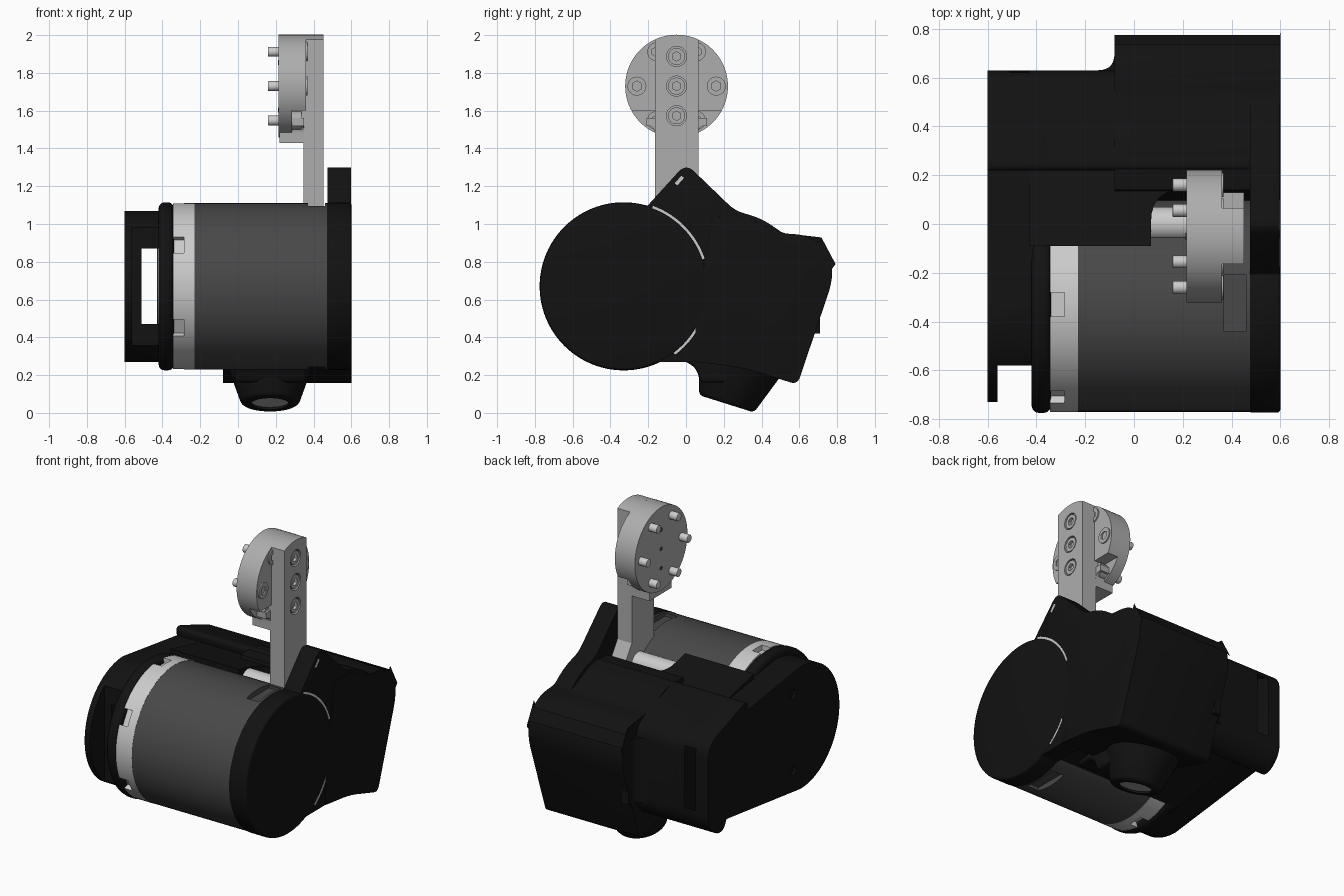
import bpy, bmesh
from math import cos, sin, pi, radians
from mathutils import Vector, Matrix

if "Cube" in bpy.data.objects:
    bpy.data.objects.remove(bpy.data.objects["Cube"])


def material(name, c):
    m = bpy.data.materials.new(name)
    m.diffuse_color = (*c, 1)
    m.use_nodes = True
    m.node_tree.nodes["Principled BSDF"].inputs["Base Color"].default_value = m.diffuse_color
    return m


BLACK = material("black_plastic", (0.006, 0.006, 0.006))
DARK = material("dark_metal", (0.065, 0.065, 0.065))
MID = material("grey_metal", (0.42, 0.42, 0.42))
LIGHT = material("light_metal", (0.6, 0.6, 0.6))


def finish(name, bm, mat):
    bmesh.ops.recalc_face_normals(bm, faces=bm.faces[:])
    me = bpy.data.meshes.new(name)
    bm.to_mesh(me)
    bm.free()
    ob = bpy.data.objects.new(name, me)
    bpy.context.collection.objects.link(ob)
    if mat:
        me.materials.append(mat)
    return ob


def apply(ob, mod):
    bpy.context.view_layer.objects.active = ob
    bpy.ops.object.modifier_apply(modifier=mod.name)


def bevel(ob, w, seg=3):
    m = ob.modifiers.new("bevel", 'BEVEL')
    m.width, m.segments, m.limit_method, m.angle_limit = w, seg, 'ANGLE', radians(50)
    apply(ob, m)
    return ob


def cut(ob, *cutters):
    for c in cutters:
        c.hide_render = True
        m = ob.modifiers.new("cut", 'BOOLEAN')
        m.operation, m.solver, m.object = 'DIFFERENCE', 'EXACT', c
        apply(ob, m)
        bpy.data.objects.remove(c)
    return ob


def rounded(pts):
    """Points (a, b, cut distance): soften each corner with a short curve."""
    out = []
    for i, (a, b, r) in enumerate(pts):
        p = Vector((a, b))
        if r == 0:
            out.append(p)
            continue
        s = p + (Vector(pts[i - 1][:2]) - p).normalized() * r
        e = p + (Vector(pts[(i + 1) % len(pts)][:2]) - p).normalized() * r
        for k in range(8):
            t = k / 7
            out.append(s * (1 - t) ** 2 + p * 2 * t * (1 - t) + e * t * t)
    return out


def prism(name, pts, lo, hi, mat=None, axis='x'):
    """Extrude a (y, z) outline along x, or an (x, y) outline along z."""
    bm = bmesh.new()
    vs = [bm.verts.new((lo, p[0], p[1]) if axis == 'x' else (p[0], p[1], lo)) for p in pts]
    f = bm.faces.new(vs)
    g = bmesh.ops.extrude_face_region(bm, geom=[f])
    d = Vector((hi - lo, 0, 0)) if axis == 'x' else Vector((0, 0, hi - lo))
    bmesh.ops.translate(bm, vec=d, verts=[v for v in g['geom'] if isinstance(v, bmesh.types.BMVert)])
    return finish(name, bm, mat)


def cyl(name, p0, p1, r0, mat=None, r1=None, seg=32):
    p0, p1 = Vector(p0), Vector(p1)
    d = p1 - p0
    mx = Matrix.Translation((p0 + p1) / 2) @ d.to_track_quat('Z', 'Y').to_matrix().to_4x4()
    bm = bmesh.new()
    bmesh.ops.create_cone(bm, cap_ends=True, segments=seg, radius1=r0,
                          radius2=r0 if r1 is None else r1, depth=d.length, matrix=mx)
    return finish(name, bm, mat)


def xcyl(name, x0, x1, y, z, r, mat=None, seg=32):
    return cyl(name, (x0, y, z), (x1, y, z), r, mat, seg=seg)


def box(name, x0, x1, y0, y1, z0, z1, mat=None):
    return prism(name, [(y0, z0), (y1, z0), (y1, z1), (y0, z1)], x0, x1, mat)


def arc(cy, cz, r, a0, a1, n=32):
    return [(cy + r * cos(radians(a0 + (a1 - a0) * i / n)),
             cz + r * sin(radians(a0 + (a1 - a0) * i / n))) for i in range(n + 1)]


MY, MZ = -0.33, 0.67          # motor axis

# Motor can with shallow pockets at top and bottom
motor = xcyl("motor_can", -0.24, 0.48, MY, MZ, 0.44, DARK, 96)
cut(motor, box("c", 0.37, 0.46, -0.44, -0.21, 1.075, 1.2), box("c", 0.37, 0.46, -0.44, -0.21, 0.1, 0.265))

# Light ring with six edge notches
ring = xcyl("motor_ring", -0.345, -0.23, MY, MZ, 0.441, LIGHT, 96)
for k in range(6):
    c = box("c", -0.36, -0.285, -0.05, 0.05, 0.405, 0.5)
    c.data.transform(Matrix.Translation((0, MY, MZ)) @ Matrix.Rotation(k * pi / 3, 4, 'X'))
    cut(ring, c)

# Flange and right-hand end cover
bevel(xcyl("motor_flange", -0.42, -0.34, MY, MZ, 0.445, BLACK, 96), 0.03)
bevel(xcyl("end_cover", 0.47, 0.6, MY, MZ, 0.443, BLACK, 96), 0.012)
for i, (a0, a1) in enumerate([(19, 70), (-53, -16)]):
    prism(f"cover_seam_{i}", arc(MY, MZ, 0.44, a0, a1) + arc(MY, MZ, 0.453, a1, a0), 0.48, 0.599, LIGHT)

# Left housing end: rounded front, squared back, slot right through
back = rounded([(0.2, 1.07, 0.08), (0.5, 0.96, 0.06), (0.63, 0.91, 0.09),
                (0.63, 0.36, 0.1), (0.47, 0.27, 0.1)])
left = prism("left_housing", arc(MY, MZ, 0.4, 270, 90, 48) + back, -0.6, -0.36, BLACK)
bevel(left, 0.02)
cut(left, box("c", -0.56, -0.42, -0.9, -0.58, 0.1, 1.2), box("c", -0.56, -0.42, 0.49, 0.8, 0.1, 1.2),
    box("c", -0.51, -0.42, -0.9, 0.9, 0.47, 0.87))
cut(left, *[xcyl("c", -0.62, -0.585, -0.25, z, 0.03, seg=20) for z in (0.42, 0.92)])
xcyl("rotor_face", -0.425, -0.41, 0.0, MZ, 0.3, LIGHT, 48)

# Middle housing bridging behind the motor, with the arm well cut out
middle = prism("middle_housing", [(-0.2, 0.27), (-0.09, 0.6), (-0.09, 1.07)] + back, -0.43, 0.47, BLACK)
well = [(0.07, -0.4, 0), (0.5, -0.4, 0), (0.5, 0.14, 0), (0.07, 0.14, 0.13)]
cut(middle, prism("c", rounded(well), 0.76, 1.4, axis='z'))

# Rear bulge
bulge = prism("rear_bulge", rounded([
    (0.14, 1.04, 0), (0.3, 1.045, 0.06), (0.5, 0.95, 0.06), (0.71, 0.94, 0.14), (0.8, 0.77, 0.14),
    (0.59, 0.15, 0.04), (0.3, 0.24, 0.08), (0.05, 0.27, 0), (0.05, 0.5, 0)]), -0.08, 0.6, BLACK)
bevel(bulge, 0.06, 4)
fillet = rounded([(-0.15, 0.5, 0), (-0.03, 0.5, 0), (-0.03, 0.71, 0), (-0.08, 0.71, 0), (-0.08, 0.63, 0.07), (-0.15, 0.63, 0)])
prism("bulge_fillet", fillet, 0.42, 0.84, BLACK, 'z')

# Right side plate with the pointed top and a little slot
plate = prism("side_plate", rounded([
    (-0.21, 1.09, 0), (0.0, 1.32, 0.06), (0.26, 1.07, 0.05), (0.4, 1.03, 0.07), (0.53, 0.94, 0.05),
    (0.6, 0.9, 0.05), (0.6, 0.3, 0.05), (0.5, 0.2, 0.05), (0.1, 0.27, 0), (-0.2, 0.27, 0), (-0.1, 0.6, 0)]),
    0.475, 0.597, BLACK)
bevel(plate, 0.02)
prism("plate_slot", [(-0.06, 1.215), (-0.045, 1.205), (-0.01, 1.245), (-0.025, 1.255)], 0.59, 0.599, LIGHT)

# Tilted cable outlet underneath, with its grey opening
tip, up = Vector((0.17, 0.215, 0.048)), Vector((0, 0.3, 0.954))
outlet = cyl("cable_outlet", tip, tip + up * 0.3, 0.152, BLACK, 0.255, 48)
bevel(outlet, 0.02)
cut(outlet, cyl("c", tip - up * 0.05, tip + up * 0.03, 0.1))
cyl("outlet_opening", tip + up * 0.012, tip + up * 0.05, 0.1, MID)
bevel(prism("outlet_neck", rounded([(0.0, 0.27, 0), (0.05, 0.24, 0.03), (0.08, 0.16, 0), (0.3, 0.16, 0), (0.3, 0.4, 0), (-0.1, 0.4, 0), (-0.1, 0.27, 0)]),
            -0.02, 0.36, BLACK), 0.02)

# Lever arm, rounded to the disc at the top and flared at the pivot
DY, DZ, DR = -0.05, 1.73, 0.272
top = arc(DY, DZ, DR, 65, 115, 12)
arm = prism("lever_arm", top + [(-0.165, 0.85), (0.13, 0.85), (0.13, 1.02), (0.065, 1.12)], 0.347, 0.452, MID)
heads = [(DY, DZ + d) for d in (0.157, 0, -0.157)]
cut(arm, *[xcyl("c", 0.43, 0.5, y, z, 0.053) for y, z in heads])
xcyl("pivot_shaft", 0.05, 0.36, 0.0, 0.97, 0.07, LIGHT)

# Disc with stepped lower corners, and its support block
disc = xcyl("drive_disc", 0.215, 0.36, DY, DZ, DR, MID, 72)
cut(disc, box("c", 0.285, 0.4, -0.5, -0.165, 1.3, 1.6), box("c", 0.285, 0.4, 0.065, 0.4, 1.3, 1.6))
prism("disc_support", rounded([(-0.165, 1.43, 0), (0.065, 1.43, 0), (0.065, 1.52, 0.04), (0.11, 1.52, 0),
      (0.11, 1.56, 0), (-0.21, 1.56, 0), (-0.21, 1.52, 0), (-0.165, 1.52, 0.04)]), 0.22, 0.35, MID)


# Hex socket screws
def screw(name, x, y, z, r):
    h = xcyl(name, x - 0.05, x, y, z, r, MID, 24)
    cut(h, xcyl("c", x - 0.02, x + 0.02, y, z, r * 0.55, seg=6))


for i, (y, z) in enumerate(heads):
    screw(f"arm_screw_{i}", 0.449, y, z, 0.045)
    xcyl(f"disc_hole_{i}", 0.212, 0.23, y, DZ + (z - DZ) * 0.8, 0.013, DARK, 12)
for k in range(6):
    y, z = DY + 0.21 * cos(k * pi / 3), DZ + 0.21 * sin(k * pi / 3)
    bevel(xcyl(f"disc_pin_{k}", 0.158, 0.23, y, z, 0.026, LIGHT, 20), 0.004, 2)
    screw(f"disc_screw_{k}", 0.335 if k > 3 else 0.368, y, z, 0.05)

# Smooth shading with sharp edges kept
bpy.ops.object.select_all(action='SELECT')
bpy.ops.object.shade_smooth_by_angle(angle=radians(32))
